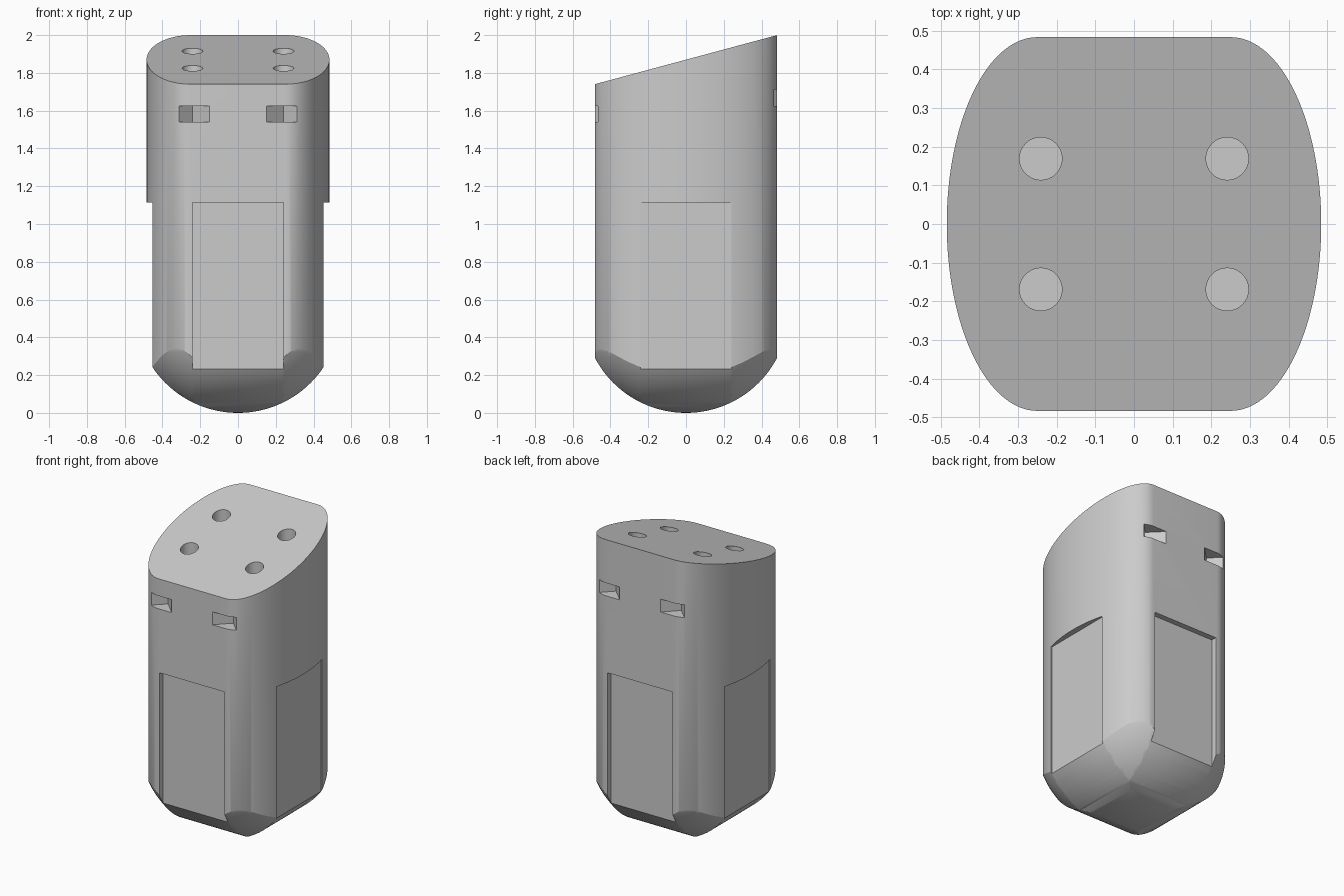
import bpy, bmesh, math
from mathutils import Matrix

cube = bpy.data.objects.get("Cube")
if cube:
    bpy.data.objects.remove(cube, do_unlink=True)

HALF = 0.483      # half of the body width
RECESS = 0.446    # distance of the recess floors from the centre
TOP_SLOPE = 0.269

grey = bpy.data.materials.new("plain_grey")
grey.use_nodes = True
grey.diffuse_color = (0.6, 0.6, 0.6, 1)
grey.node_tree.nodes["Principled BSDF"].inputs["Base Color"].default_value = (0.6, 0.6, 0.6, 1)


def make_object(name, bm):
    bmesh.ops.recalc_face_normals(bm, faces=bm.faces)
    mesh = bpy.data.meshes.new(name)
    bm.to_mesh(mesh)
    bm.free()
    obj = bpy.data.objects.new(name, mesh)
    bpy.context.collection.objects.link(obj)
    return obj


def prism(name, outline, place, low, high):
    """Extrude a 2D outline; place maps (u, v, depth) to a 3D point."""
    bm = bmesh.new()
    rings = [[bm.verts.new(place(u, v, d)) for u, v in outline] for d in (low, high)]
    for ring in rings:
        bm.faces.new(ring)
    n = len(outline)
    for i in range(n):
        j = (i + 1) % n
        bm.faces.new((rings[0][i], rings[0][j], rings[1][j], rings[1][i]))
    return make_object(name, bm)


def box(name, centre, size, turn=0.0):
    bm = bmesh.new()
    matrix = (Matrix.Translation(centre) @ Matrix.Rotation(turn, 4, 'Z')
              @ Matrix.Diagonal((*size, 1)))
    bmesh.ops.create_cube(bm, size=1, matrix=matrix)
    return make_object(name, bm)


def cut(body, cutter, operation='DIFFERENCE'):
    cutter.hide_render = True
    mod = body.modifiers.new("cut", 'BOOLEAN')
    mod.operation, mod.object, mod.solver = operation, cutter, 'EXACT'
    bpy.context.view_layer.objects.active = body
    bpy.ops.object.modifier_apply(modifier=mod.name)
    bpy.data.objects.remove(cutter, do_unlink=True)


def arc(cx, cy, rx, ry, start, end, steps):
    angles = [math.radians(start + (end - start) * i / steps) for i in range(steps + 1)]
    return [(cx + rx * math.cos(a), cy + ry * math.sin(a)) for a in angles]


# Body column: flat front and back, half-ellipse sides
footprint = (arc(0.25, 0, 0.234, HALF, -90, 90, 64)
             + arc(-0.25, 0, 0.234, HALF, 90, 270, 64))
body = prism("body", footprint, lambda u, v, d: (u, v, d), -0.2, 2.3)

# Rounded underside in both directions, with the slanted top in the side profile
R = 0.545
bowl = arc(0, R, R, R, 180, 360, 96)
side_profile = bowl + [(R, 1.87 + TOP_SLOPE * R), (-R, 1.87 - TOP_SLOPE * R)]
cut(body, prism("side_shape", side_profile, lambda u, v, d: (d, u, v), -1, 1), 'INTERSECT')
front_profile = bowl + [(R, 2.5), (-R, 2.5)]
cut(body, prism("front_shape", front_profile, lambda u, v, d: (u, d, v), -1, 1), 'INTERSECT')

# Rounded lower corners: a round-bottomed shell around the body
bm = bmesh.new()
bmesh.ops.create_uvsphere(bm, u_segments=96, v_segments=64, radius=0.6)
for v in bm.verts:
    v.co.z += 0.554 if v.co.z < 0.001 else 2.5
cut(body, make_object("corner_shape", bm), 'INTERSECT')

# Shallow recess on each of the four sides
for sign in (-1, 1):
    centre = sign * (RECESS + 0.25)
    cut(body, box("end_recess", (0, centre, 0.4575), (0.48, 0.5, 1.315)))
    cut(body, box("side_recess", (centre, 0, 0.4575), (0.5, 0.48, 1.315)))

# V-shaped notches, higher at the back, and round sockets in the top
WIDTH = 0.2
for x in (-0.241, 0.241):
    for sign, z in ((-1, 1.583), (1, 1.668)):
        y = sign * (0.393 + WIDTH / math.sqrt(2))
        cut(body, box("notch", (x, y, z), (WIDTH, WIDTH, 0.086), math.pi / 4))
    for y in (-0.169, 0.169):
        circle = arc(x, y, 0.055, 0.055, 0, 348.75, 31)
        floor = 1.87 + TOP_SLOPE * y - 0.15
        cut(body, prism("socket", circle, lambda u, v, d: (u, v, d), floor, 2.3))

# Finish: one colour, smooth curves with crisp edges
body.data.materials.clear()
body.data.materials.append(grey)
bpy.ops.object.select_all(action='DESELECT')
body.select_set(True)
bpy.context.view_layer.objects.active = body
bpy.ops.object.shade_smooth_by_angle(angle=math.radians(25))
